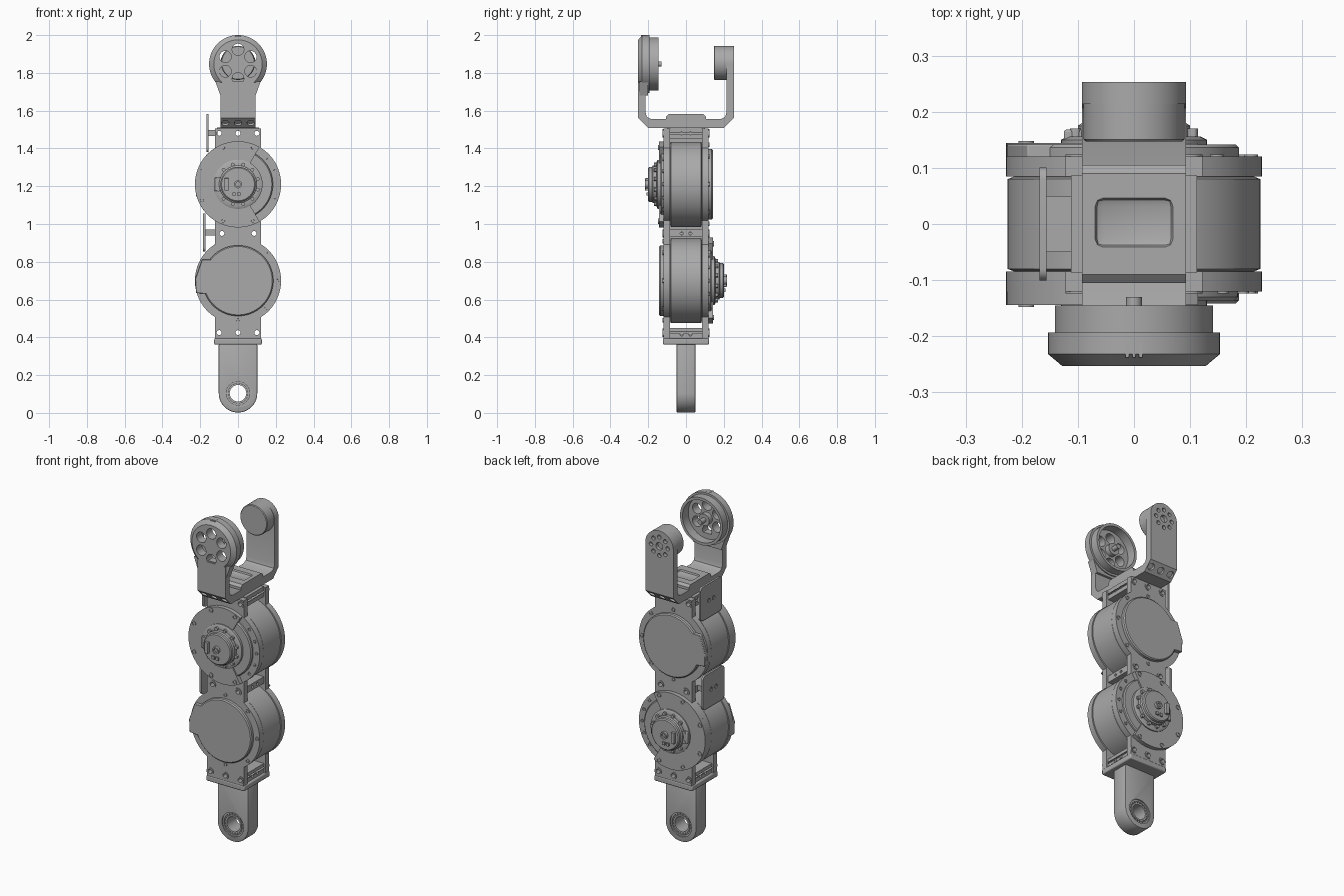
import bpy, bmesh
from math import sin, cos, pi, radians
from mathutils import Matrix, Vector

cube = bpy.data.objects.get("Cube")
if cube:
    bpy.data.objects.remove(cube)

grey = bpy.data.materials.new("machined_grey")
grey.use_nodes = True
COLOUR = (0.4, 0.4, 0.4, 1)
grey.diffuse_color = COLOUR
grey.node_tree.nodes["Principled BSDF"].inputs["Base Color"].default_value = COLOUR


def finish(bm, name, bevel=0):
    bmesh.ops.remove_doubles(bm, verts=bm.verts, dist=1e-5)
    bmesh.ops.recalc_face_normals(bm, faces=bm.faces)
    me = bpy.data.meshes.new(name)
    bm.to_mesh(me)
    bm.free()
    me.materials.append(grey)
    ob = bpy.data.objects.new(name, me)
    bpy.context.collection.objects.link(ob)
    if bevel:
        m = ob.modifiers.new("bevel", 'BEVEL')
        m.width, m.segments, m.limit_method = bevel, 2, 'ANGLE'
        m.angle_limit = radians(40)
    return ob


def prism(name, pts, a, b, axis='Y', bevel=0):
    """Extrude an (x, z) outline along y, or a (y, z) outline along x."""
    bm = bmesh.new()
    place = (lambda p, t: (p[0], t, p[1])) if axis == 'Y' else (lambda p, t: (t, p[0], p[1]))
    face = bm.faces.new([bm.verts.new(place(p, a)) for p in pts])
    ext = bmesh.ops.extrude_face_region(bm, geom=[face])
    move = (0, b - a, 0) if axis == 'Y' else (b - a, 0, 0)
    bmesh.ops.translate(bm, vec=move, verts=[v for v in ext["geom"] if isinstance(v, bmesh.types.BMVert)])
    return finish(bm, name, bevel)


def box(name, x, y, z, bevel=0):
    return prism(name, [(x[0], z[0]), (x[1], z[0]), (x[1], z[1]), (x[0], z[1])], *y, bevel=bevel)


def lathe(name, profile, x=0, z=0, steps=64, closed=False):
    """Turn an (r, y) profile around a y-axis through (x, z)."""
    bm = bmesh.new()
    vs = [bm.verts.new((r, y, 0)) for r, y in profile]
    pairs = list(zip(vs, vs[1:])) + ([(vs[-1], vs[0])] if closed else [])
    edges = [bm.edges.new(p) for p in pairs]
    bmesh.ops.spin(bm, geom=vs + edges, cent=(0, 0, 0), axis=(0, 1, 0), angle=2 * pi, steps=steps)
    bmesh.ops.translate(bm, vec=(x, 0, z), verts=bm.verts)
    return finish(bm, name)


def disc(name, r, a, b, x=0, z=0, steps=64, c=0):
    """Solid y-axis cylinder from a to b, with a chamfer c at end b."""
    d = c if b > a else -c
    prof = [(0, a), (r, a), (r, b - d), (r - c, b), (0, b)] if c else [(0, a), (r, a), (r, b), (0, b)]
    return lathe(name, prof, x, z, steps)


def arc(r, a0, a1, x=0, z=0, n=40):
    return [(x + r * cos(radians(a0 + (a1 - a0) * i / n)), z + r * sin(radians(a0 + (a1 - a0) * i / n)))
            for i in range(n + 1)]


def rod(r, centre, direction, length):
    """Helper cutter along any direction."""
    bm = bmesh.new()
    rot = Vector(direction).to_track_quat('Z', 'Y').to_matrix().to_4x4()
    bmesh.ops.create_cone(bm, cap_ends=True, segments=24, radius1=r, radius2=r, depth=length,
                          matrix=Matrix.Translation(centre) @ rot)
    return finish(bm, "cutter")


def cut(ob, cutters):
    for c in cutters:
        c.hide_render = True
        m = ob.modifiers.new("hole", 'BOOLEAN')
        m.operation, m.solver, m.object = 'DIFFERENCE', 'EXACT', c
    me = bpy.data.meshes.new_from_object(ob.evaluated_get(bpy.context.evaluated_depsgraph_get()))
    ob.modifiers.clear()
    ob.data = me
    for c in cutters:
        bpy.data.objects.remove(c)


def screw(x, z, y, s, r=0.017):
    """Recessed screw head standing on the surface at y, facing s."""
    lathe("screw_head", [(r, y - s * 0.004), (r, y + s * 0.004), (r * 0.65, y + s * 0.004),
                         (r * 0.6, y - s * 0.002), (0, y - s * 0.002)], x, z, 20)


LOW, HIGH, R, W = 0.70, 1.21, 0.228, 0.122
holes = [(x, z) for z, xs in ((0.425, (-0.1, 0, 0.1)), (0.95, (-0.085, 0.085)), (1.48, (-0.1, 0, 0.1))) for x in xs]


def bolt_holes(zmin, zmax):
    return [rod(0.013, (x, 0, z), (0, 1, 0), 0.6) for x, z in holes if zmin < z < zmax]


# Front and back side plates
side = [(W, 0.37)] + arc(R, -57.5, 57.5, 0, LOW) + arc(R, -57.5, 57.5, 0, HIGH) + [(W, 1.505)]
outline = side + [(-x, z) for x, z in reversed(side)]
for s, label in ((-1, "front"), (1, "back")):
    plate = prism(label + "_side_plate", outline, s * 0.085, s * 0.12)
    cut(plate, bolt_holes(0, 2))
    for x, z in holes:
        lathe("hole_rim", [(0.022, s * 0.119), (0.022, s * 0.124), (0.013, s * 0.124), (0.013, s * 0.119)], x, z, 24)

# Cross bars joining the plates
for label, z0, z1 in (("lower", 0.38, 0.45), ("middle", 0.93, 0.97), ("upper", 1.45, 1.51)):
    bar = box(label + "_cross_bar", (-0.112, 0.112), (-0.086, 0.086), (z0, z1))
    cut(bar, bolt_holes(z0, z1) + [rod(0.008, (x, y, (z0 + z1) / 2), (1, 0, 0), 0.03)
                                   for x in (-0.112, 0.112) for y in (-0.023, 0.023)])

# Lower foot with bearing eye
box("foot_flange", (-0.126, 0.126), (-0.122, 0.122), (0.362, 0.395), 0.006)
foot = prism("foot_arm", [(0.102, 0.365)] + arc(0.102, 0, -180, 0, 0.104) + [(-0.102, 0.365)], -0.05, 0.05, bevel=0.006)
cut(foot, [rod(0.072, (0, 0, 0.104), (0, 1, 0), 0.3)])
lathe("bearing_outer_ring", [(0.073, -0.043), (0.073, 0.043), (0.062, 0.043), (0.062, -0.043)], 0, 0.104, 48, True)
lathe("bearing_inner_ring", [(0.054, -0.043), (0.054, 0.043), (0.044, 0.043), (0.044, -0.043)], 0, 0.104, 48, True)
lathe("bearing_shield", [(0.063, -0.034), (0.063, 0.034), (0.053, 0.034), (0.053, -0.034)], 0, 0.104, 48, True)
for i in range(20):
    for s in (-1, 1):
        x, z = arc(0.058, 0, 360, 0, 0.104, 20)[i]
        disc("bearing_ball", 0.005, s * 0.03, s * 0.04, x, z, 8)


def motor(label, z, s):
    """Drum with its hub on side s and its smooth cover on the other side."""
    lathe(label + "_drum", [(0, -0.09), (0.215, -0.09), (0.215, -0.084), (0.225, -0.08), (0.225, 0.08),
                            (0.215, 0.084), (0.215, 0.09), (0, 0.09)], 0, z, 96)
    # Smooth cover with wire outlet tab
    t = -s
    disc(label + "_cover", 0.187, t * 0.115, t * 0.142, 0, z, 96, 0.006)
    prism(label + "_wire_tab", [(-0.222, z - 0.065), (-0.165, z - 0.07), (-0.14, z + 0.112), (-0.19, z + 0.112),
                                (-0.226, z + 0.01)], t * 0.1, t * 0.142, bevel=0.003)
    for a in (90, 45, 0, -45, -90):
        x, h = arc(0.209, a, a, 0, z, 1)[0]
        screw(x, h, t * 0.12, t, 0.012)
    # Hub plate with an open wedge on the left
    sector = arc(R, 60, 300, 0, z, 64) + arc(0.09, 300, 60, 0, z, 24)
    prism(label + "_hub_plate", sector, s * 0.118, s * 0.144)
    disc(label + "_wedge_floor", 0.185, s * 0.118, s * 0.136, 0, z, 96, 0.006)
    for a in range(-40, 41, 20):
        x, h = arc(0.207, a, a, 0, z, 1)[0]
        screw(x, h, s * 0.12, s, 0.01)
    for a in (68, 112, 156, 204, 248, 292):
        x, h = arc(0.21, a, a, 0, z, 1)[0]
        screw(x, h, s * 0.144, s, 0.014)
    # Stepped hub
    lathe(label + "_hub", [(0, s * 0.13), (0.13, s * 0.13), (0.13, s * 0.15), (0.118, s * 0.156), (0.1, s * 0.156),
                           (0.1, s * 0.175), (0.093, s * 0.18), (0.093, s * 0.195), (0.087, s * 0.2),
                           (0, s * 0.2)], 0, z, 64)
    for a in range(15, 360, 30):
        x, h = arc(0.108, a, a, 0, z, 1)[0]
        disc("hub_stud", 0.01, s * 0.15, s * 0.17, x, h, 12)
    lathe("hub_tip", [(0.021, s * 0.19), (0.021, s * 0.216), (0.012, s * 0.216), (0.012, s * 0.205),
                      (0, s * 0.205)], 0, z, 24)
    box("hub_socket", (-0.072, -0.05), (s * 0.19, s * 0.216), (z - 0.033, z + 0.033), 0.002)
    for x in (-0.02, 0.006):
        box("hub_pin_block", (x - 0.01, x + 0.008), (s * 0.19, s * 0.208), (z - 0.06, z - 0.042))
    box("hub_connector", (-0.125, -0.09), (s * 0.14, s * 0.168), (z - 0.035, z + 0.035), 0.004)


motor("lower", LOW, 1)
motor("upper", HIGH, -1)

# Thin side guards on standoffs
for label, x, z in (("lower", -0.178, 0.955), ("upper", -0.162, 1.482)):
    corner = [p for cy, cz, a in ((0.08, 0.08, 0), (-0.08, 0.08, 90), (-0.08, -0.08, 180), (0.08, -0.08, 270))
              for p in arc(0.021, a, a + 90, cy, z + cz, 6)]
    guard = prism(label + "_side_guard", corner, x - 0.006, x + 0.006, 'X')
    cut(guard, [rod(0.012, (x, y, z), (1, 0, 0), 0.1) for y in (-0.023, 0.023)])
    box(label + "_guard_standoff", (x, -0.108), (-0.05, 0.05), (z - 0.016, z + 0.016))

# Upper fork: one bent strip with chamfered corners
fork_side = [(0.2, 1.508), (0.253, 1.562), (0.253, 1.85), (0.214, 1.85), (0.214, 1.59), (0.207, 1.567), (0.185, 1.555)]
front_side = [(-y, min(z, 1.75)) for y, z in reversed(fork_side)]
fork = prism("fork", fork_side + front_side, -0.093, 0.093, 'X')
cut(fork, [rod(0.02, (x, s * 0.2265, 1.535), (0, s, -1), 0.03) for s in (-1, 1) for x in (-0.068, 0, 0.068)])
pad = prism("fork_pad", [(-0.105, 1.55), (0.105, 1.55), (0.105, 1.57), (0.09, 1.583), (-0.09, 1.583), (-0.105, 1.57)],
            -0.093, 0.093, 'X')
cut(pad, [box("cutter", (-0.07, 0.07), (-0.042, 0.047), (1.57, 1.62), 0.015)])

# Back fork end and idler puck
back_end = prism("fork_back_end", arc(0.093, 0, 180, 0, 1.85), 0.214, 0.253)
ring = [(0, 1.85)] + arc(0.055, 0, 360, 0, 1.85, 8)[:8]
cutters = [rod(0.022 if i == 0 else 0.012, (x, 0.253, z), (0, 1, 0), 0.04) for i, (x, z) in enumerate(ring)]
spare = [rod(0.022 if i == 0 else 0.012, (x, 0.253, z), (0, 1, 0), 0.04) for i, (x, z) in enumerate(ring)]
cut(back_end, cutters)
cut(fork, spare)
disc("idler_puck", 0.09, 0.22, 0.147, 0, 1.853, 64, 0.004)

# Front joint cup with six round openings and a flared root
cup = lathe("joint_cup", [(0, -0.253), (0.128, -0.253), (0.153, -0.232), (0.153, -0.193), (0.141, -0.193),
                          (0.141, -0.145), (0.125, -0.145), (0.125, -0.2), (0, -0.2)], 0, 1.847, 96)
spots = arc(0.077, 90, 450, 0, 1.847, 6)[:6]
cut(cup, [rod(0.031, (x, -0.22, z), (0, 1, 0), 0.2) for x, z in spots])
prism("cup_root", [(-0.093, 1.68), (0.093, 1.68), (0.12, 1.755), (-0.12, 1.755)], -0.246, -0.2)
lathe("cup_post", [(0.035, -0.205), (0.035, -0.17), (0.014, -0.17), (0.014, -0.13), (0, -0.13)], 0, 1.847, 32)
for x in (-0.012, 0, 0.012):
    box("index_mark", (x - 0.003, x + 0.003), (-0.238, -0.21), (1.985, 2.0))

# Smooth shading with sharp edges
for ob in bpy.context.scene.objects:
    ob.select_set(ob.type == 'MESH')
    if ob.type == 'MESH':
        bpy.context.view_layer.objects.active = ob
bpy.ops.object.shade_smooth_by_angle(angle=radians(30))
